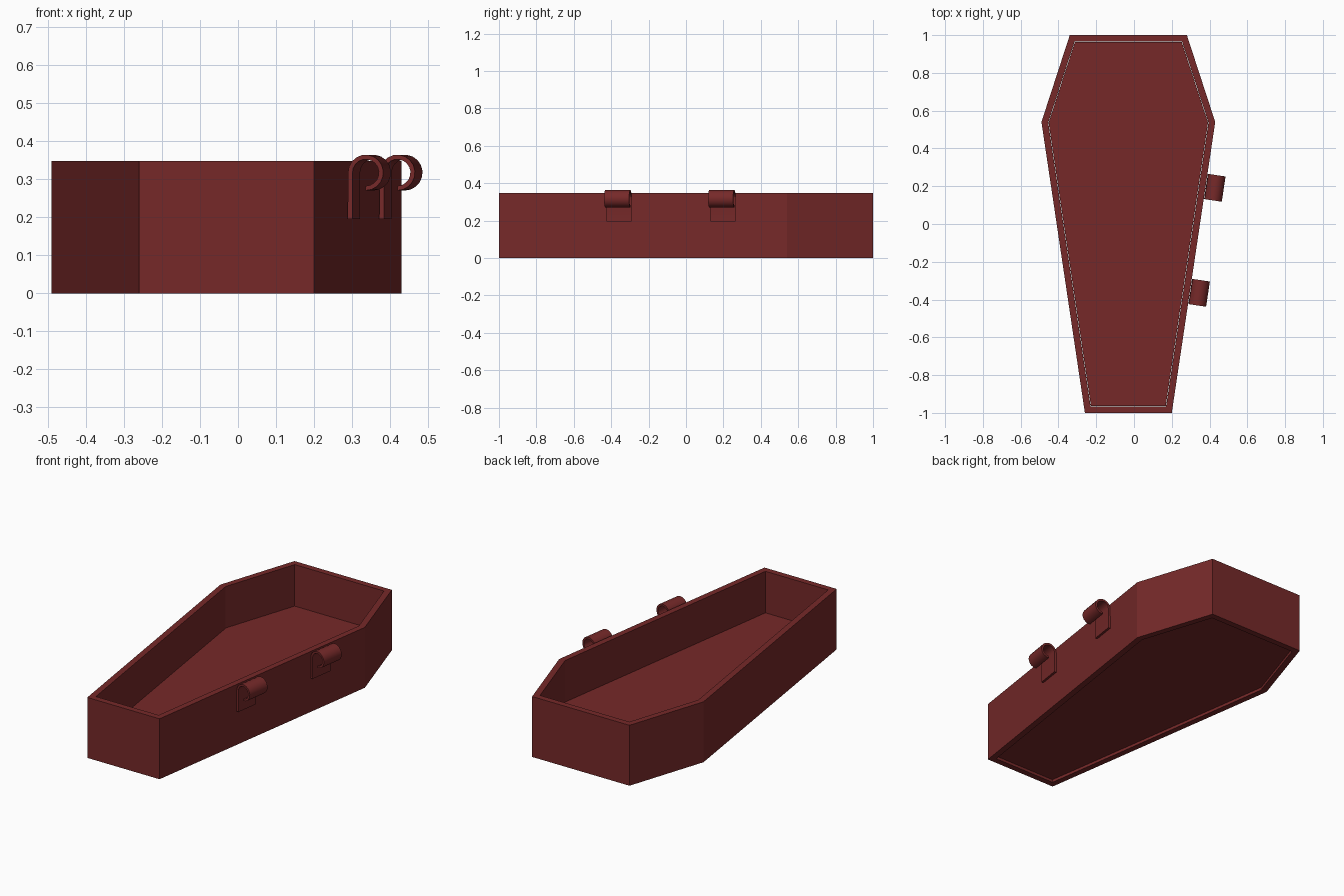
import bpy, math
from mathutils import Vector

if "Cube" in bpy.data.objects:
    bpy.data.objects.remove(bpy.data.objects["Cube"])

mat = bpy.data.materials.new("dark_red_wood")
mat.diffuse_color = (0.18, 0.022, 0.022, 1)
mat.use_nodes = True
mat.node_tree.nodes["Principled BSDF"].inputs["Base Color"].default_value = mat.diffuse_color


def make(name, verts, faces):
    mesh = bpy.data.meshes.new(name)
    mesh.from_pydata(verts, [], faces)
    mesh.materials.append(mat)
    ob = bpy.data.objects.new(name, mesh)
    bpy.context.collection.objects.link(ob)
    return ob


def inset(points, d):
    """Mitred inward offset of a counter-clockwise outline."""
    out = []
    for i, p in enumerate(points):
        a = (p - points[i - 1]).normalized()
        b = (points[(i + 1) % len(points)] - p).normalized()
        na, nb = Vector((-a.y, a.x)), Vector((-b.y, b.x))
        out.append(p + (na + nb) * d / (1 + na.dot(nb)))
    return out


def level(points, z):
    return [(p.x, p.y, z) for p in points]


# Six-sided outline, mirrored about the body's axis
CX, H, T = -0.03, 0.348, 0.035
half = [(0.23, -1), (0.46, 0.54), (0.31, 1)]
outline = [Vector((CX + x, y)) for x, y in half]
outline += [Vector((CX - x, y)) for x, y in reversed(half)]
inner = inset(outline, T)
n = len(outline)

# Side walls: closed ring of four loops
loops = [level(outline, 0), level(outline, H), level(inner, H), level(inner, 0)]
faces = []
for k in range(4):
    m = (k + 1) % 4
    for i in range(n):
        j = (i + 1) % n
        faces.append((k * n + i, k * n + j, m * n + j, m * n + i))
make("side_walls", sum(loops, []), faces)

# Floor board, slightly recessed from the underside
board = inset(outline, T + 0.002)
make("floor_board", level(board, 0.015) + level(board, 0.11),
     [tuple(reversed(range(n))), tuple(range(n, 2 * n))] +
     [(i, (i + 1) % n, n + (i + 1) % n, n + i) for i in range(n)])

# Curled hooks on the right wall
along = (outline[1] - outline[0]).normalized()
normal = Vector((along.y, -along.x))
R, TH, ZC, WID = 0.047, 0.012, 0.317, 0.135


def hook(name, y):
    base = outline[0] + along * ((y + 1) / along.y)
    angles = [math.radians(180 - 270 * i / 14) for i in range(15)]
    out = [(0.002, 0.195)] + [(0.05 + R * math.cos(a), ZC + R * math.sin(a)) for a in angles]
    r = R - TH
    inn = [(0.003 + TH, 0.195)] + [(0.05 + r * math.cos(a), ZC + r * math.sin(a)) for a in angles]
    m = len(out)
    verts = []
    for s in (-WID / 2, WID / 2):
        for u, z in out + inn:
            p = base + normal * u + along * s
            verts.append((p.x, p.y, z))
    w = 2 * m
    faces = [(0, m, w + m, w), (m - 1, w + m - 1, w + w - 1, w - 1)]
    for i in range(m - 1):
        faces += [(i, i + 1, m + i + 1, m + i),
                  (w + i, w + m + i, w + m + i + 1, w + i + 1),
                  (i, w + i, w + i + 1, i + 1),
                  (m + i, m + i + 1, w + m + i + 1, w + m + i)]
    ob = make(name, verts, faces)
    bpy.ops.object.select_all(action='DESELECT')
    ob.select_set(True)
    bpy.context.view_layer.objects.active = ob
    bpy.ops.object.mode_set(mode='EDIT')
    bpy.ops.mesh.select_all(action='SELECT')
    bpy.ops.mesh.normals_make_consistent(inside=False)
    bpy.ops.object.mode_set(mode='OBJECT')
    bpy.ops.object.shade_smooth_by_angle(angle=math.radians(35))


hook("front_hook", -0.357)
hook("back_hook", 0.199)
